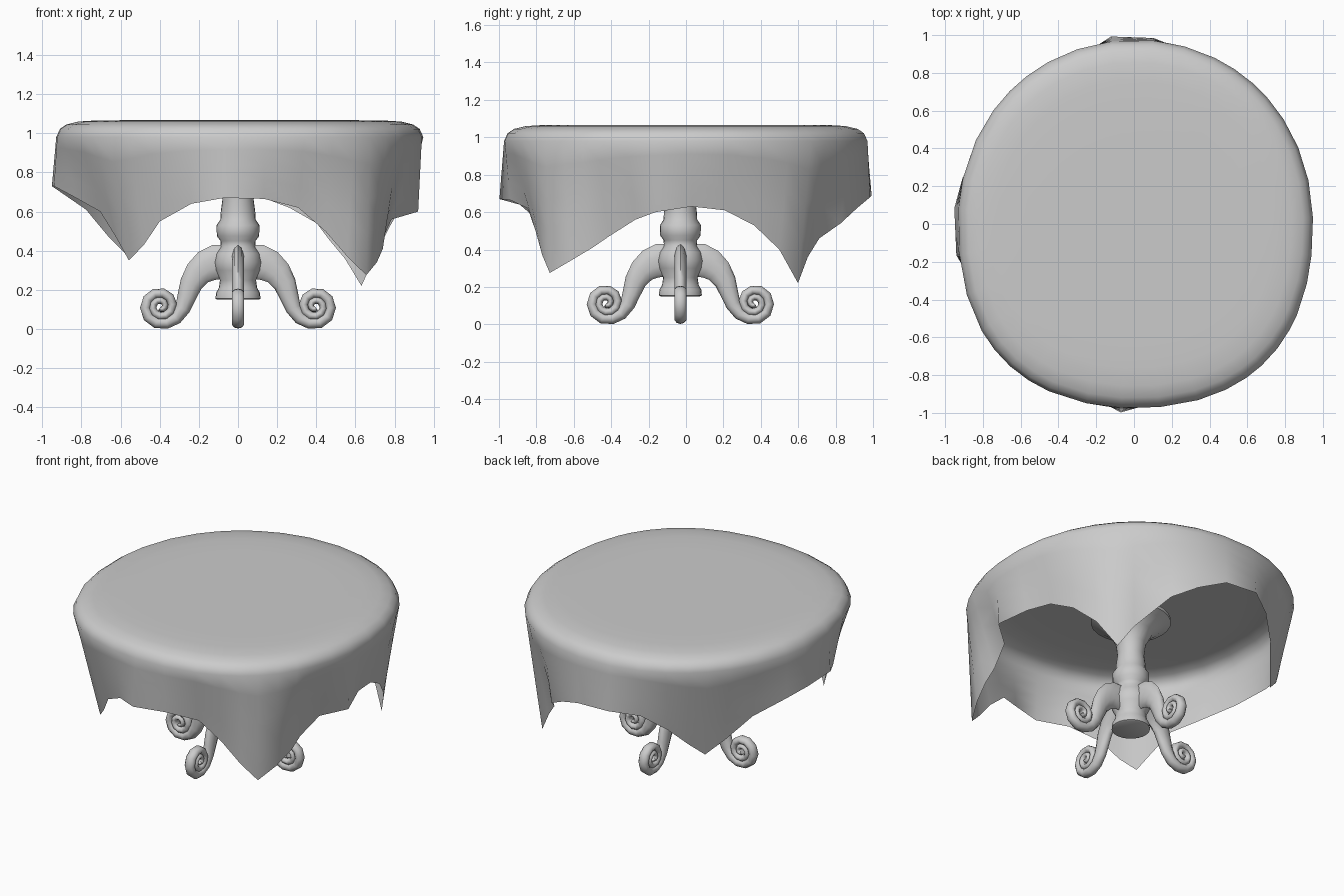
import bpy, bmesh, math
from mathutils import Vector

if "Cube" in bpy.data.objects:
    bpy.data.objects.remove(bpy.data.objects["Cube"])

BASE_Y = -.03  # the pedestal sits slightly forward of the cloth centre


def finish(bm, name, angle=None):
    bmesh.ops.recalc_face_normals(bm, faces=bm.faces)
    mesh = bpy.data.meshes.new(name)
    bm.to_mesh(mesh)
    bm.free()
    ob = bpy.data.objects.new(name, mesh)
    bpy.context.collection.objects.link(ob)
    for p in mesh.polygons:
        p.use_smooth = True
    if angle:
        bpy.ops.object.select_all(action='DESELECT')
        ob.select_set(True)
        bpy.context.view_layer.objects.active = ob
        bpy.ops.object.shade_smooth_by_angle(angle=math.radians(angle))
    return ob


def skin(bm, rings):
    """Join consecutive closed rings of vertices with quads."""
    n = len(rings[0])
    for a, b in zip(rings, rings[1:]):
        for i in range(n):
            j = (i + 1) % n
            bm.faces.new((a[i], a[j], b[j], b[i]))


def polar(bm, r, deg, z):
    t = math.radians(deg)
    return bm.verts.new((r * math.cos(t), r * math.sin(t), z))


# Tablecloth: hem of a square sheet hanging from a round top (angle, radius, height)
hem = [(-48, .98, .275), (-41, .94, .34), (-34, .893, .41), (-29, .85, .47),
       (-19, .83, .56), (-10, .935, .60), (2, .86, .63), (14, .85, .61),
       (25, .86, .53), (35, .87, .40), (43.5, .87, .22), (50, .85, .36),
       (57, .85, .46), (64, .92, .54), (74, .95, .62), (84, .99, .68),
       (97, 1.0, .69), (108, .93, .66), (118, .88, .56), (126, .84, .45),
       (133, .82, .37), (141, .85, .47), (152, .88, .61), (165, .94, .70),
       (175, .955, .73), (190, .955, .73), (203, .90, .67), (215, .86, .60),
       (222, .84, .47), (229, .85, .35), (236, .86, .43), (243, .88, .55),
       (255, .92, .64), (266, 1.0, .67), (278, .95, .665), (290, .90, .62),
       (299, .92, .50), (306, .95, .37)]


def rim(deg):
    c, s = math.cos(math.radians(deg)), math.sin(math.radians(deg))
    front_corner = .045 * (2 * c * s) ** 2 if s < 0 else .01 * (2 * c * s) ** 2
    return .94 + .035 * s * s + .008 * c + front_corner


bm = bmesh.new()
rings = []
for f, z in ((.35, 1.067), (.62, 1.067), (.78, 1.066), (.88, 1.06), (.945, 1.045),
             (.98, 1.022)):
    rings.append([polar(bm, rim(a) * f, a, z) for a, r, h in hem])
for t in (0, .2, .45, .7, 1):
    rings.append([polar(bm, rim(a) + (r - rim(a)) * t, a, .98 + (h - .98) * t)
                  for a, r, h in hem])
skin(bm, rings)
bm.faces.new(rings[0])
finish(bm, "tablecloth")

# Turned pedestal column flaring into a support plate (radius, height)
profile = [(.105, .15), (.115, .155), (.112, .185), (.098, .21), (.092, .25),
           (.115, .30), (.122, .34), (.112, .385), (.088, .42), (.09, .45),
           (.108, .475), (.11, .53), (.09, .56), (.088, .60), (.08, .66),
           (.09, .74), (.13, .82), (.20, .87), (.24, .89), (.24, .91),
           (.12, .92), (.12, 1.055)]
bm = bmesh.new()
rings = [[polar(bm, r, i * 360 / 24, z) for i in range(24)] for r, z in profile]
skin(bm, rings)
bm.faces.new(rings[0])
bm.faces.new(rings[-1])
finish(bm, "pedestal_column", 50).location.y = BASE_Y

# Scrolled leg: path in the xz plane (x, z, half depth in plane)
path = [(.06, .345, .085), (.11, .342, .09), (.16, .322, .083), (.205, .285, .07),
        (.24, .23, .058), (.262, .165, .048), (.283, .105, .04), (.318, .055, .033)]
steps = 22
for i in range(steps + 1):
    t = i / steps
    a = math.radians(-110 + 770 * t)
    r = .09 - .08 * t
    path.append((.395 + r * math.cos(a), .115 + r * math.sin(a), .029 - .015 * t))

bm = bmesh.new()
rings = []
sides = 10
for i, (x, z, w) in enumerate(path):
    p, q = path[max(i - 1, 0)], path[min(i + 1, len(path) - 1)]
    d = Vector((q[0] - p[0], q[1] - p[1])).normalized()
    ring = []
    for k in range(sides):
        a = 2 * math.pi * k / sides
        u = w * math.cos(a)
        ring.append(bm.verts.new((x - d.y * u, .033 * math.sin(a), z + d.x * u)))
    rings.append(ring)
skin(bm, rings)
bm.faces.new(rings[0])
bm.faces.new(rings[-1])
leg = finish(bm, "right_leg", 60)
leg.location.y = BASE_Y

# The other three legs share the same mesh
for k, name in enumerate(("back_leg", "left_leg", "front_leg"), 1):
    other = bpy.data.objects.new(name, leg.data)
    other.rotation_euler.z = k * math.pi / 2
    other.location.y = BASE_Y
    bpy.context.collection.objects.link(other)
